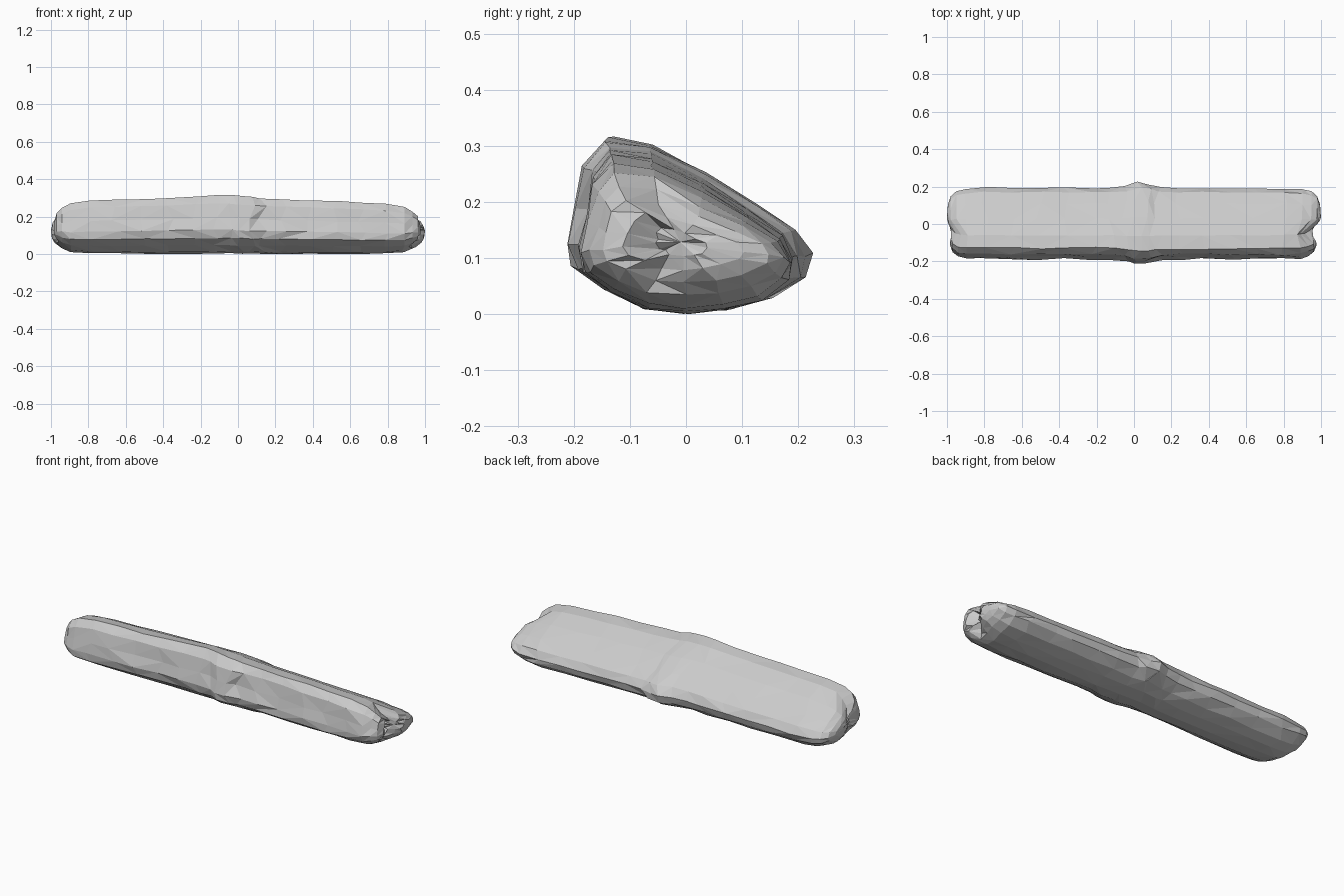
import bpy
import bmesh
import math
import random

random.seed(7)
cube = bpy.data.objects.get("Cube")
if cube:
    bpy.data.objects.remove(cube, do_unlink=True)

stone = bpy.data.materials.new("pale_grey_stone")
stone.use_nodes = True
stone.diffuse_color = (0.6, 0.6, 0.6, 1)
stone.node_tree.nodes["Principled BSDF"].inputs["Base Color"].default_value = (0.6, 0.6, 0.6, 1)

# Rounded wedge cross-section (y, z): steep front, long slope down to the back
PROFILE = [(-.187, .12), (-.178, .08), (-.13, .045), (-.07, .012), (0, .004), (.07, .01),
           (.13, .03), (.18, .065), (.193, .10), (.17, .142), (.11, .184), (.03, .235),
           (-.06, .278), (-.13, .29), (-.163, .25), (-.175, .18)]
CY, CZ = -.01, .13

# Height of the ridge along the length
RIDGE = [(-1, .285), (-.8, .29), (-.4, .3), (-.1, .318), (.02, .312), (.12, .3), (.8, .272), (1, .26)]

# Rounded tip: distance from the middle, width scale, height scale
TIP = [(.9, .97, .92), (.95, .91, .76), (.98, .8, .56), (.995, .55, .38), (1, .25, .18)]
BODY = [-.8, -.66, -.5, -.36, -.22, -.12, -.05, .02, .07, .13, .24, .38, .52, .66, .8]


def ridge_height(x):
    for (x0, z0), (x1, z1) in zip(RIDGE, RIDGE[1:]):
        if x <= x1:
            return z0 + (z1 - z0) * (x - x0) / (x1 - x0)
    return RIDGE[-1][1]


def notch(x, y):
    """Pull the tip inward between its two lobes."""
    side = 1 if x > 0 else -1
    depth, step = (.055, .018) if side > 0 else (.022, .01)
    blend = min(1, max(0, (abs(x) - .85) / .1))
    pull = depth * math.exp(-((y + .035) / .035) ** 2) + (step if y < -.035 else 0)
    return x - side * pull * blend


def add_ring(bm, x, wide=1, high=1):
    hub = 1 + .15 * math.exp(-((x - .03) / .07) ** 2)
    lift = ridge_height(x) / .29
    ring = []
    for y, z in PROFILE:
        rough = .003 if z > .13 and y > -.1 else .006
        y = CY + (y - CY) * wide * hub + random.uniform(-rough, rough)
        z = CZ + (z * lift - CZ) * high + random.uniform(-.5, .5) * rough
        along = random.uniform(-.025, .025) if abs(x) < .85 else 0
        ring.append(bm.verts.new((notch(x, y) + along, y, z)))
    return ring


# Long body lofted from tip to tip
bm = bmesh.new()
stations = [(-x, w, h) for x, w, h in reversed(TIP)] + [(x, 1, 1) for x in BODY] + TIP
rings = [add_ring(bm, *s) for s in stations]
n = len(PROFILE)
for a, b in zip(rings, rings[1:]):
    for i in range(n):
        j = (i + 1) % n
        quad = (a[i], a[j], b[j], b[i])
        if random.random() < .5:
            bm.faces.new((quad[0], quad[1], quad[2]))
            bm.faces.new((quad[0], quad[2], quad[3]))
        else:
            bm.faces.new((quad[0], quad[1], quad[3]))
            bm.faces.new((quad[1], quad[2], quad[3]))

# Close both tips
for ring, x in ((rings[0], -1), (rings[-1], 1)):
    centre = bm.verts.new((notch(x, CY), CY, CZ))
    for i in range(n):
        bm.faces.new((ring[i], ring[(i + 1) % n], centre))

# Rest on the ground
low = min(v.co.z for v in bm.verts)
for v in bm.verts:
    v.co.z -= low
bmesh.ops.recalc_face_normals(bm, faces=bm.faces)

mesh = bpy.data.meshes.new("stone_bar")
bm.to_mesh(mesh)
bm.free()
mesh.materials.append(stone)
bar = bpy.data.objects.new("stone_bar", mesh)
bpy.context.collection.objects.link(bar)
